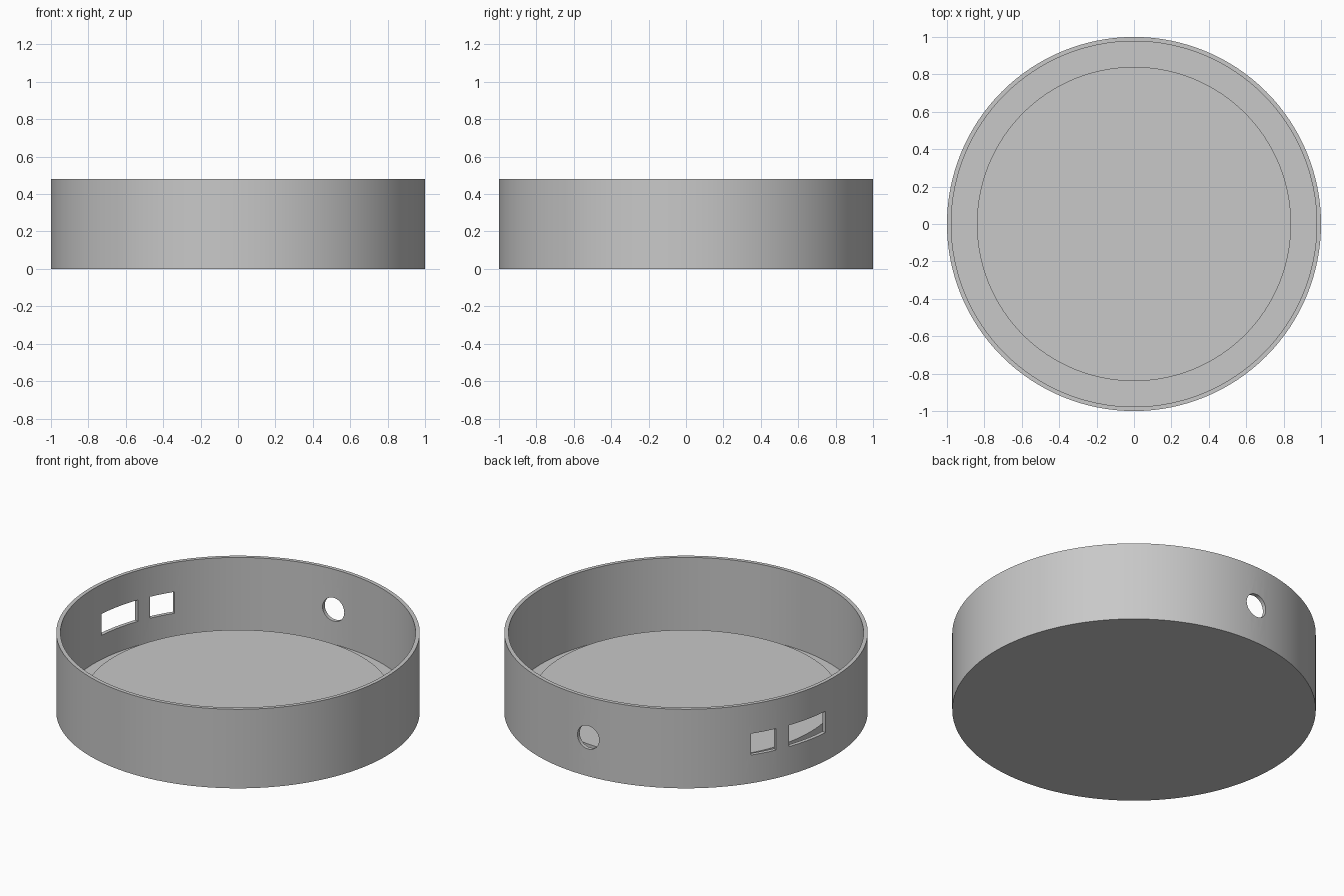
import bpy, bmesh, math
from mathutils import Matrix, Vector

if "Cube" in bpy.data.objects:
    bpy.data.objects.remove(bpy.data.objects["Cube"], do_unlink=True)

SEGMENTS = 128
MID_Z = 0.236

grey = bpy.data.materials.new("plain_grey")
grey.use_nodes = True
colour = (0.58, 0.58, 0.58, 1)
grey.diffuse_color = colour
grey.node_tree.nodes["Principled BSDF"].inputs["Base Color"].default_value = colour


def add_object(name, bm):
    bmesh.ops.recalc_face_normals(bm, faces=bm.faces)
    mesh = bpy.data.meshes.new(name)
    bm.to_mesh(mesh)
    bm.free()
    mesh.materials.append(grey)
    obj = bpy.data.objects.new(name, mesh)
    bpy.context.collection.objects.link(obj)
    return obj


def lathe(name, profile):
    """Spin a closed radius/height outline round the z axis."""
    bm = bmesh.new()
    verts = [bm.verts.new((r, 0, z)) for r, z in profile]
    edges = [bm.edges.new(pair) for pair in zip(verts, verts[1:])]
    bmesh.ops.spin(bm, geom=verts + edges, cent=(0, 0, 0), axis=(0, 0, 1),
                   angle=math.tau, steps=SEGMENTS)
    bmesh.ops.remove_doubles(bm, verts=bm.verts, dist=0.0001)
    return add_object(name, bm)


def radial(angle):
    """Place a cutter on the wall, turned from the back towards the right."""
    return Matrix.Rotation(math.radians(angle), 4, "Z") @ Matrix.Translation((0, 0.98, MID_Z))


def slot_cutter(name, angle, width, height):
    bm = bmesh.new()
    size = Matrix.Diagonal(Vector((width, 0.2, height, 1)))
    bmesh.ops.create_cube(bm, size=1, matrix=radial(angle) @ size)
    return add_object(name, bm)


def round_cutter(name, angle, radius):
    bm = bmesh.new()
    bmesh.ops.create_cone(bm, cap_ends=True, segments=32, radius1=radius, radius2=radius,
                          depth=0.2, matrix=radial(angle) @ Matrix.Rotation(math.pi / 2, 4, "X"))
    return add_object(name, bm)


# Thin wall, shallow gutter and raised round floor
housing = lathe("round_housing", [(0, 0), (1, 0), (1, 0.48), (0.977, 0.48), (0.977, 0.025),
                                  (0.84, 0.025), (0.84, 0.104), (0, 0.104)])

# Openings through the wall
cutters = [
    round_cutter("cable_hole_cutter", 2.4, 0.071),
    slot_cutter("small_slot_cutter", 60.3, 0.15, 0.13),
    slot_cutter("wide_slot_cutter", 77.3, 0.272, 0.13),
]

bpy.ops.object.select_all(action="DESELECT")
bpy.context.view_layer.objects.active = housing
housing.select_set(True)
for cutter in cutters:
    cutter.hide_render = True
    cut = housing.modifiers.new(cutter.name, "BOOLEAN")
    cut.operation = "DIFFERENCE"
    cut.solver = "EXACT"
    cut.object = cutter
    bpy.ops.object.modifier_apply(modifier=cut.name)
    bpy.data.objects.remove(cutter, do_unlink=True)

bpy.ops.object.shade_smooth_by_angle(angle=math.radians(30))
